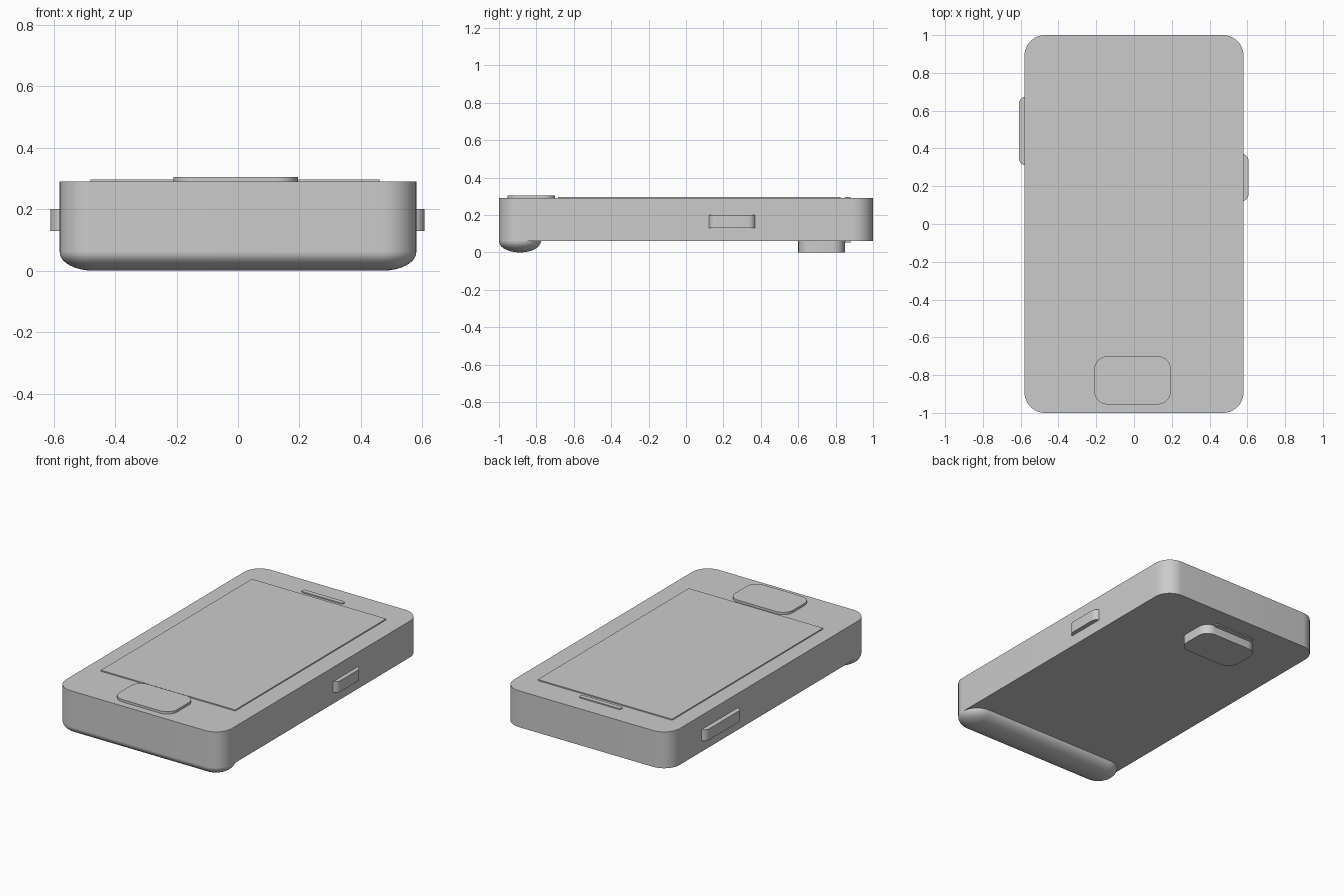
import bpy, bmesh
from math import pi, sin, cos, radians

cube = bpy.data.objects.get("Cube")
if cube:
    bpy.data.objects.remove(cube, do_unlink=True)

grey = bpy.data.materials.new("plain grey")
grey.use_nodes = True
colour = (0.6, 0.6, 0.6, 1)
grey.diffuse_color = colour
grey.node_tree.nodes["Principled BSDF"].inputs["Base Color"].default_value = colour


def outline(x0, x1, y0, y1, r, steps=12):
    """Rounded rectangle, counter-clockwise; r = 0 gives plain corners."""
    if r == 0:
        return [(x0, y0), (x1, y0), (x1, y1), (x0, y1)]
    centres = [(x1 - r, y1 - r), (x0 + r, y1 - r), (x0 + r, y0 + r), (x1 - r, y0 + r)]
    pts = []
    for q, (cx, cy) in enumerate(centres):
        for i in range(steps + 1):
            a = (q + i / steps) * pi / 2
            pts.append((cx + r * cos(a), cy + r * sin(a)))
    return pts


def loft(name, levels, cap_top=True):
    """Skin a stack of (outline, z) levels listed from bottom to top."""
    bm = bmesh.new()
    rings = [[bm.verts.new((x, y, z)) for x, y in pts] for pts, z in levels]
    for low, high in zip(rings, rings[1:]):
        n = len(low)
        for i in range(n):
            j = (i + 1) % n
            bm.faces.new((low[i], low[j], high[j], high[i]))
    bm.faces.new(rings[0][::-1])
    if cap_top:
        bm.faces.new(rings[-1])
    bmesh.ops.remove_doubles(bm, verts=bm.verts, dist=0.00001)
    mesh = bpy.data.meshes.new(name)
    bm.to_mesh(mesh)
    bm.free()
    mesh.materials.append(grey)
    obj = bpy.data.objects.new(name, mesh)
    bpy.context.collection.objects.link(obj)
    bpy.ops.object.select_all(action="DESELECT")
    bpy.context.view_layer.objects.active = obj
    obj.select_set(True)
    bpy.ops.object.shade_smooth_by_angle(angle=radians(35))
    return obj


def slab(name, x, y, z, r=0):
    pts = outline(*x, *y, r)
    return loft(name, [(pts, z[0]), (pts, z[1])])


# Case
BASE, TOP, HALF = 0.06, 0.29, 0.58
slab("body", (-HALF, HALF), (-1, 1), (BASE, TOP), 0.11)

# Front face details
slab("screen", (-0.48, 0.46), (-0.685, 0.825), (TOP - 0.02, 0.297), 0.004)
slab("home_button", (-0.21, 0.195), (-0.955, -0.7), (TOP - 0.02, 0.305), 0.07)
slab("earpiece", (-0.155, 0.135), (0.85, 0.88), (TOP - 0.02, 0.297), 0.012)

# Side buttons
slab("left_side_button", (HALF - 0.06, 0.607), (0.12, 0.372), (0.13, 0.2), 0.04)
slab("right_side_button", (-0.61, 0.06 - HALF), (0.31, 0.675), (0.13, 0.2), 0.04)

# Rear details
slab("camera_bump", (-0.24, 0.155), (0.6, 0.85), (0, BASE + 0.02), 0.07)
slab("rear_strip", (-0.19, 0.095), (0.85, 0.88), (BASE - 0.007, BASE + 0.02), 0.012)

# Rounded lip under the front end
R, Y = 0.112, -0.888
levels = []
for i in range(13):
    a = pi / 2 * (1 - i / 12)
    r = max(R * cos(a), 0.002)
    pts = outline(R - HALF - r, HALF - R + r, Y - r, Y + r, r)
    levels.append((pts, BASE * (1 - sin(a))))
loft("rear_lip", levels, cap_top=False)
